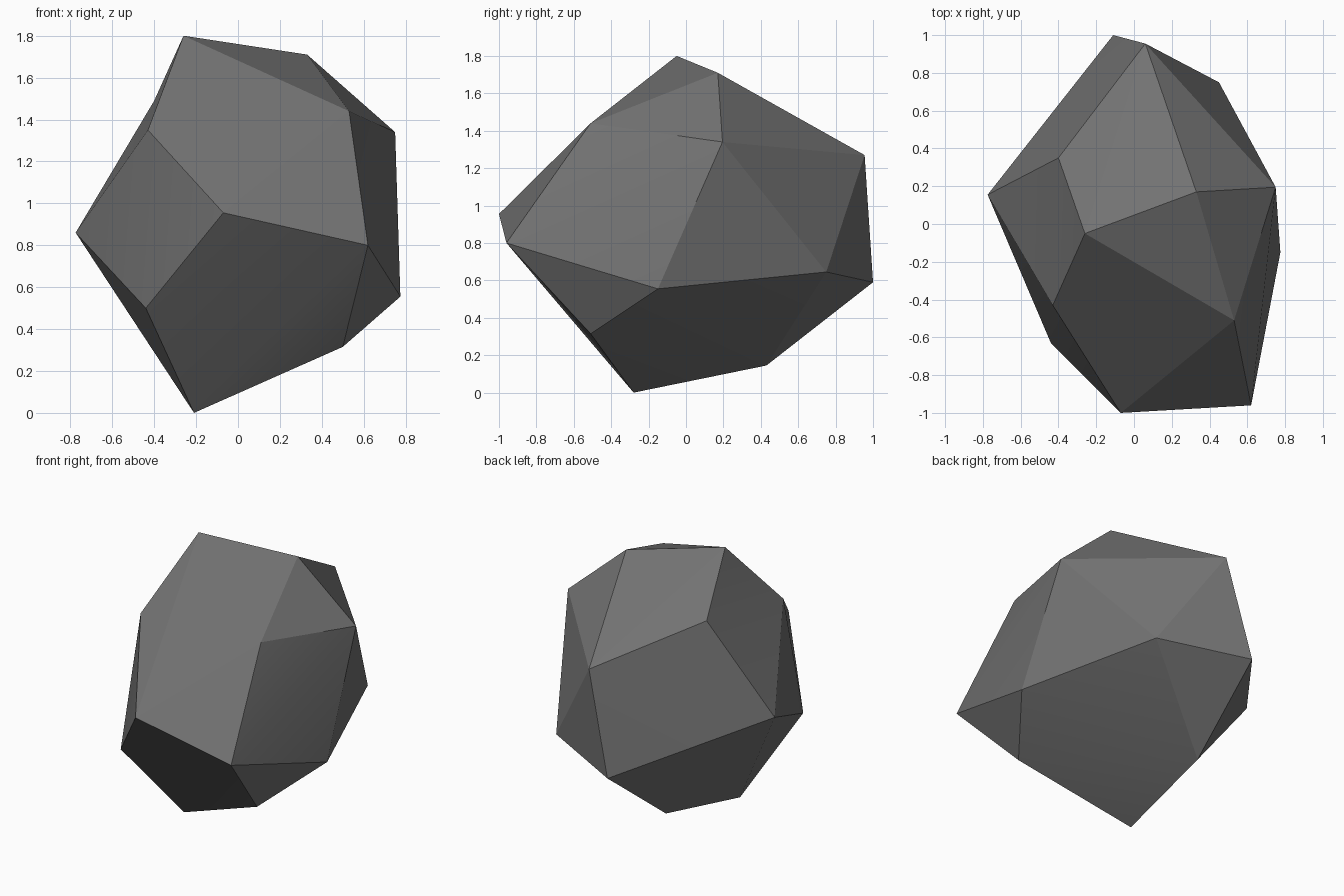
import bpy, bmesh, math

if "Cube" in bpy.data.objects:
    bpy.data.objects.remove(bpy.data.objects["Cube"])

# Corner points of the boulder, from the top down
corners = [
    (-0.26, -0.05, 1.80), (0.33, 0.17, 1.71),                          # summit ridge
    (-0.40, 0.35, 1.49), (0.53, -0.51, 1.44), (-0.43, -0.43, 1.35),    # shoulders
    (0.75, 0.195, 1.34), (0.06, 0.955, 1.27),
    (-0.07, -1.0, 0.955), (-0.775, 0.155, 0.86), (0.62, -0.96, 0.80),  # waist
    (0.45, 0.75, 0.645), (-0.11, 1.0, 0.59), (0.775, -0.15, 0.555),
    (-0.44, -0.63, 0.50), (0.50, -0.51, 0.315),                        # underside
    (-0.15, 0.43, 0.145), (-0.21, -0.28, 0.0),
]

# Wrap the corners in a faceted hull
bm = bmesh.new()
verts = [bm.verts.new(c) for c in corners]
bmesh.ops.convex_hull(bm, input=verts)

# Shallow hollow on the left shoulder: turn the ridge edge inwards
ridge = bm.edges.get((verts[0], verts[8]))
if ridge:
    bmesh.ops.rotate_edges(bm, edges=[ridge], use_ccw=False)
bmesh.ops.recalc_face_normals(bm, faces=bm.faces)

mesh = bpy.data.meshes.new("boulder")
bm.to_mesh(mesh)
bm.free()
boulder = bpy.data.objects.new("boulder", mesh)
bpy.context.collection.objects.link(boulder)

# Dark grey stone
stone = bpy.data.materials.new("dark grey stone")
stone.diffuse_color = (0.17, 0.17, 0.17, 1)
stone.use_nodes = True
stone.node_tree.nodes["Principled BSDF"].inputs["Base Color"].default_value = stone.diffuse_color
mesh.materials.append(stone)

# Blend only the nearly flat facets, keep the ridges crisp
bpy.context.view_layer.objects.active = boulder
boulder.select_set(True)
bpy.ops.object.shade_smooth_by_angle(angle=math.radians(14))
